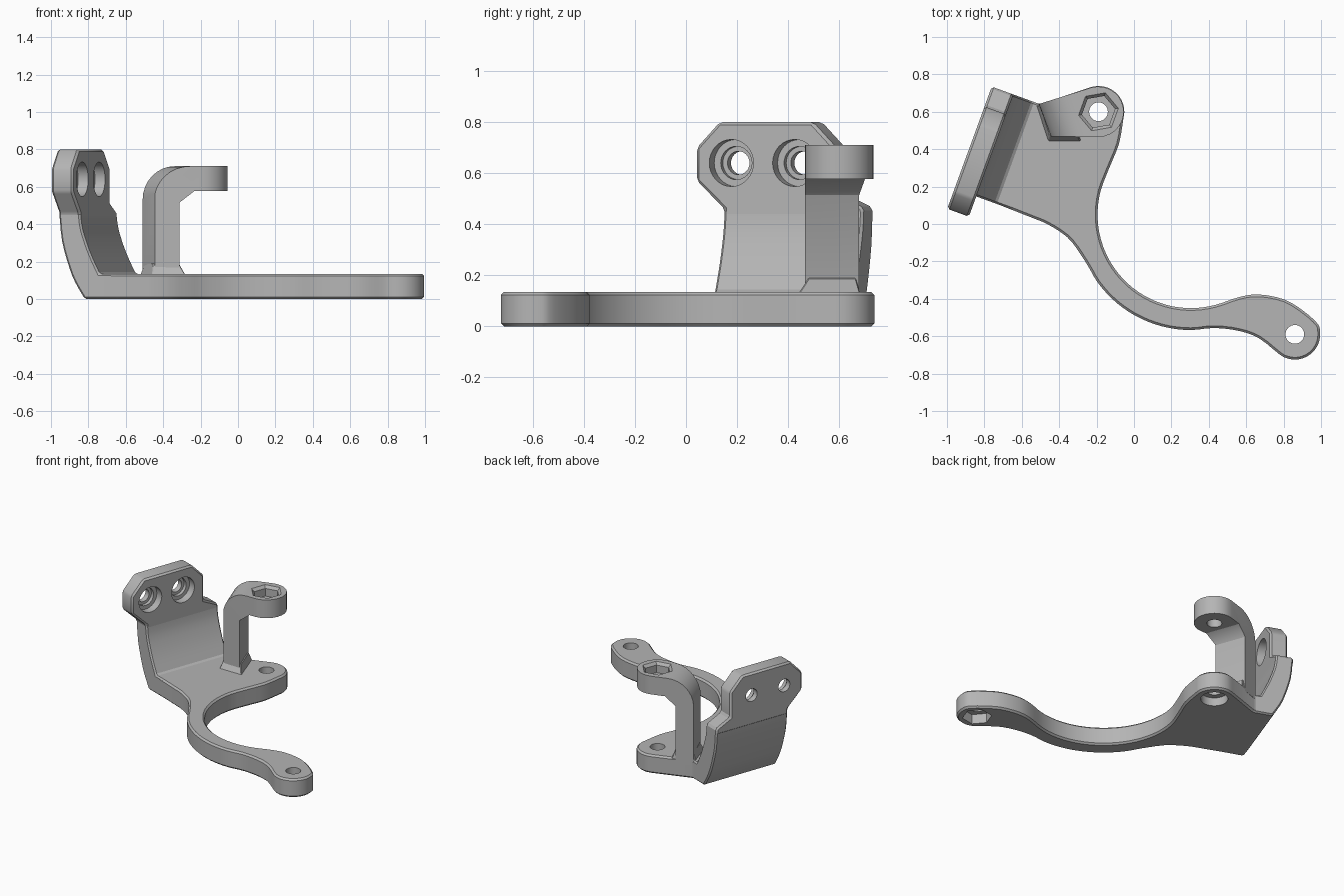
import bpy, bmesh
from math import cos, sin, radians, pi
from mathutils import Matrix, Vector

cube = bpy.data.objects.get("Cube")
if cube:
    bpy.data.objects.remove(cube, do_unlink=True)

grey = bpy.data.materials.new("plain grey")
grey.use_nodes = True
grey.diffuse_color = (0.46, 0.46, 0.46, 1)
grey.node_tree.nodes["Principled BSDF"].inputs["Base Color"].default_value = grey.diffuse_color

THICK = 0.135
PAD = (-0.19, 0.60)
TIP = (0.86, -0.59)
RING = (0.305, 0.05)

# Directions of the tilted clamp wall: along its width, and outward
TILT = radians(20)
Z = Vector((0, 0, 1))
ALONG = Vector((sin(TILT), cos(TILT), 0))
OUT = Vector((-cos(TILT), sin(TILT), 0))
AXIS = Vector((cos(TILT), sin(TILT), 0))
SIDE = Vector((-sin(TILT), cos(TILT), 0))


def frame(a, b, c, origin=(0, 0, 0)):
    m = Matrix((a, b, c)).transposed().to_4x4()
    m.translation = origin
    return m


def arc(c, r, start, end, n):
    angles = [radians(start + (end - start) * i / n) for i in range(n + 1)]
    return [(c[0] + r * cos(a), c[1] + r * sin(a)) for a in angles]


def ngon(c, r, n=32, turn=0):
    return arc(c, r, turn, turn + 360, n)[:-1]


def spline(pts, steps=3):
    p = [Vector(q) for q in [pts[0]] + pts + [pts[-1]]]
    out = []
    for a, b, c, d in zip(p, p[1:], p[2:], p[3:]):
        for i in range(steps):
            t = i / steps
            out.append((b * 2 + (c - a) * t + (a * 2 - b * 5 + c * 4 - d) * t * t
                        + (b * 3 - a - c * 3 + d) * t ** 3) / 2)
    return [tuple(q) for q in out] + [pts[-1]]


def prism(name, pts, lo, hi, m=Matrix(), top=1.0, pivot=(0, 0)):
    bm = bmesh.new()
    low = [bm.verts.new(m @ Vector((x, y, lo))) for x, y in pts]
    high = [bm.verts.new(m @ Vector((pivot[0] + (x - pivot[0]) * top,
                                     pivot[1] + (y - pivot[1]) * top, hi))) for x, y in pts]
    bm.faces.new(low)
    bm.faces.new(high)
    for i in range(len(pts)):
        j = (i + 1) % len(pts)
        bm.faces.new((low[i], low[j], high[j], high[i]))
    bmesh.ops.recalc_face_normals(bm, faces=bm.faces)
    mesh = bpy.data.meshes.new(name)
    bm.to_mesh(mesh)
    bm.free()
    mesh.materials.append(grey)
    obj = bpy.data.objects.new(name, mesh)
    bpy.context.collection.objects.link(obj)
    return obj


def finish(obj, bevel=0.012, keep=None, cutters=()):
    tools = ([(keep, 'INTERSECT')] if keep else []) + [(c, 'DIFFERENCE') for c in cutters]

    def add_bevel():
        b = obj.modifiers.new("edge", 'BEVEL')
        b.width, b.segments, b.limit_method, b.angle_limit = bevel, 1, 'ANGLE', radians(35)

    if not keep:
        add_bevel()
    for tool, operation in tools:
        tool.hide_render = True
        mod = obj.modifiers.new("cut", 'BOOLEAN')
        mod.operation, mod.solver, mod.object = operation, 'EXACT', tool
        if operation == 'INTERSECT':
            add_bevel()
    bpy.context.view_layer.update()
    result = obj.evaluated_get(bpy.context.evaluated_depsgraph_get())
    mesh = bpy.data.meshes.new_from_object(result)
    obj.modifiers.clear()
    obj.data = mesh
    for tool, _ in tools:
        bpy.data.objects.remove(tool, do_unlink=True)
    bpy.ops.object.select_all(action='DESELECT')
    obj.select_set(True)
    bpy.context.view_layer.objects.active = obj
    bpy.ops.object.shade_smooth_by_angle(angle=radians(28))


def on_plan(n, v):
    p = OUT * n + ALONG * v
    return (p.x, p.y)


# Curved base arm: pad, ring-shaped neck and rounded tip
curve = (arc(PAD, 0.138, 108, -15, 8)
         + [(-0.08, 0.43), (-0.13, 0.305)]
         + arc(RING, 0.5, 165, 285, 9)
         + [(0.564, -0.39), (0.67, -0.377), (0.805, -0.404), (0.91, -0.468)]
         + arc(TIP, 0.135, 24, -130, 8)
         + [(0.67, -0.612), (0.564, -0.572), (0.43, -0.556)]
         + arc(RING, 0.617, 270, 205, 6)
         + [(-0.334, -0.094), (-0.405, -0.035), (-0.48, 0.008)])
outline = [on_plan(0.72, 0.43), (-0.505, 0.64)] + spline(curve) + [on_plan(0.72, -0.15)]
base = prism("base_arm", outline, 0, THICK)
finish(base, cutters=[
    prism("pad_hole", ngon(PAD, 0.05), -1, 1),
    prism("pad_counterbore", ngon(PAD, 0.09), -1, 0.06),
    prism("tip_hole", ngon(TIP, 0.05), -1, 1),
    prism("tip_nut_recess", ngon(TIP, 0.098, 6, 10), -1, 0.07)])

# Curved wall rising from the base
outer = spline([(0.82, 0), (0.87, 0.08), (0.906, 0.16), (0.95, 0.31), (0.965, 0.46)])
inner = spline([(0.845, 0.46), (0.832, 0.37), (0.79, 0.25), (0.735, THICK)])
wall = prism("curved_wall", [(0.6, 0)] + outer + inner + [(0.6, THICK)],
             -0.15, 0.43, frame(OUT, Z, ALONG))
finish(wall, 0.01)

# Clamp block with two counterbored screw holes
block_frame = frame(ALONG, Z, OUT)
block = prism("clamp_block",
              [(-0.15, 0.42), (0.43, 0.42), (0.43, 0.465), (0.317, 0.52), (0.317, 0.7),
               (0.22, 0.8), (-0.17, 0.8), (-0.265, 0.7), (-0.265, 0.57), (-0.15, 0.46)],
              0.843, 0.966, block_frame)
cutters = []
for v in (-0.118, 0.146):
    for r, depth in ((0.046, 2), (0.065, 0.925), (0.092, 0.9)):
        cutters.append(prism("screw_cutter", ngon((v, 0.64), r), 0.5, depth, block_frame))
finish(block, cutters=cutters)

# Bent post carrying the upper pad
corner = (-0.51, 0.641)
profile = ([(0, 0.1)] + arc((0.18, 0.53), 0.18, 180, 90, 8)
           + [(0.8, 0.71), (0.8, 0.577), (0.2, 0.577), (0.125, 0.515), (0.125, 0.1)])
post = prism("bent_post", profile, -0.6, 0.6, frame(AXIS, Z, SIDE, (*corner, 0)))
plan = prism("post_plan", [corner, (-0.443, 0.468)] + arc(PAD, 0.135, -92, 108, 14), 0, 1)
finish(post, keep=plan, cutters=[
    prism("post_hole", ngon(PAD, 0.05), 0.4, 1),
    prism("post_nut_recess", ngon(PAD, 0.09, 6, 10), 0.635, 1),
    prism("post_nut_lead_in", ngon(PAD, 0.09, 6, 10), 0.69, 0.715, top=1.25, pivot=PAD)])

# Flared foot joining the post to the base
foot = prism("post_foot", [(-0.525, 0.635), (-0.46, 0.435), (-0.275, 0.435), (-0.36, 0.685)],
             0.12, 0.19, top=0.74, pivot=(-0.43, 0.61))
finish(foot, 0.004)
